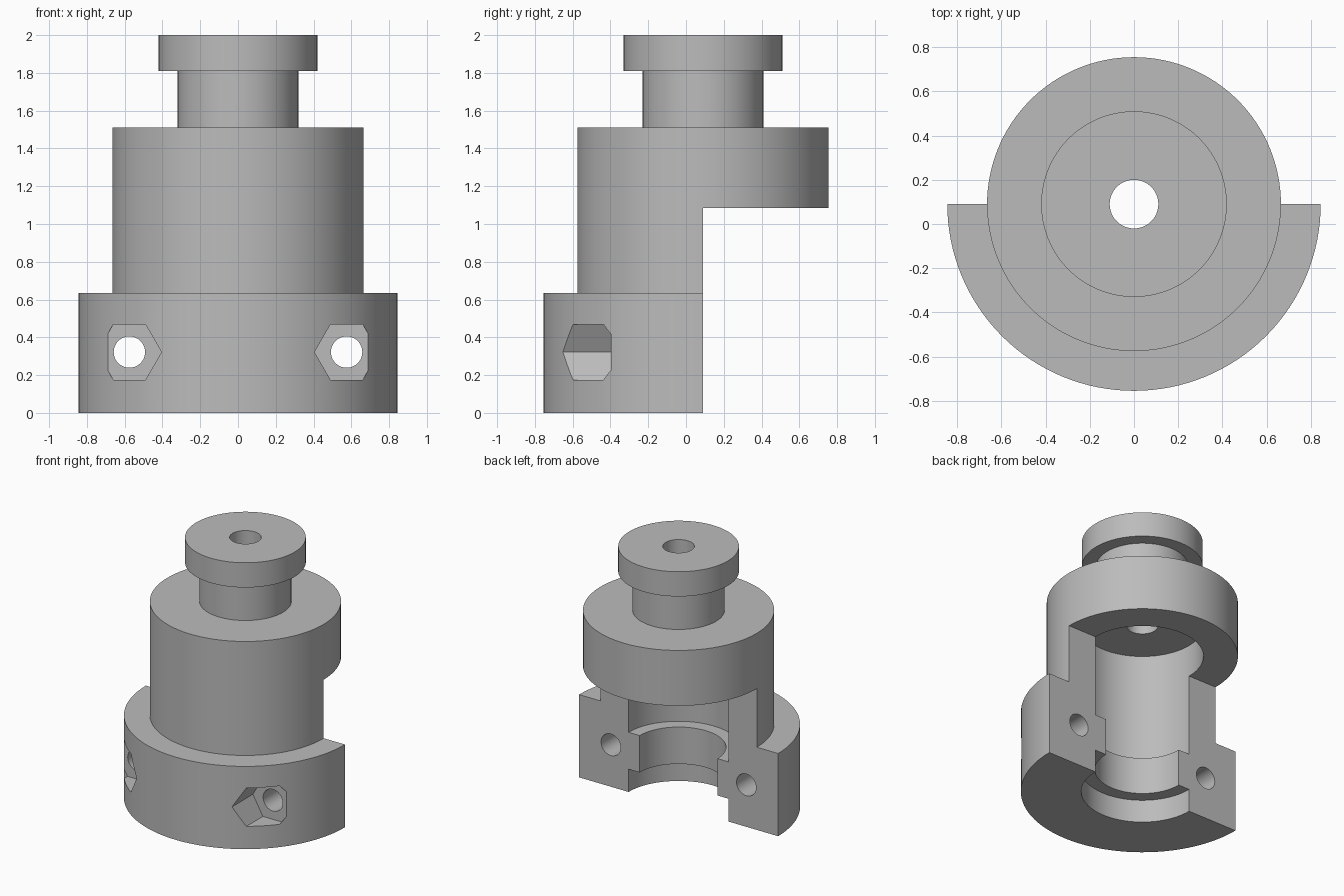
import bpy
import bmesh
import math
from mathutils import Matrix, Vector

AXIS_Y = 0.09      # turning axis of the part
SEGMENTS = 128
BOLT_X, BOLT_Z = 0.575, 0.322

cube = bpy.data.objects.get("Cube")
if cube:
    bpy.data.objects.remove(cube, do_unlink=True)

grey = bpy.data.materials.new("plain grey")
grey.use_nodes = True
grey.diffuse_color = (0.5, 0.5, 0.5, 1)
grey.node_tree.nodes["Principled BSDF"].inputs["Base Color"].default_value = (0.5, 0.5, 0.5, 1)


def make_object(name, bm):
    bmesh.ops.recalc_face_normals(bm, faces=bm.faces)
    mesh = bpy.data.meshes.new(name)
    bm.to_mesh(mesh)
    bm.free()
    mesh.materials.append(grey)
    obj = bpy.data.objects.new(name, mesh)
    bpy.context.collection.objects.link(obj)
    return obj


def lathe(name, profile):
    """Revolve a closed (radius, z) outline about the turning axis."""
    bm = bmesh.new()
    verts = [bm.verts.new((r, AXIS_Y, z)) for r, z in profile]
    edges = [bm.edges.new((v, verts[i - 1])) for i, v in enumerate(verts)]
    bmesh.ops.spin(bm, geom=verts + edges, cent=(0, AXIS_Y, 0), axis=(0, 0, 1),
                   angle=math.tau, steps=SEGMENTS, use_merge=True)
    bmesh.ops.remove_doubles(bm, verts=bm.verts, dist=1e-5)
    return make_object(name, bm)


def box(name, low, high):
    low, high = Vector(low), Vector(high)
    bm = bmesh.new()
    bmesh.ops.create_cube(bm, size=1, matrix=Matrix.Translation((low + high) / 2)
                          @ Matrix.Diagonal((*(high - low), 1)))
    return make_object(name, bm)


def prism_y(name, sides, radius, x, z, y0, y1):
    """Prism lying along y, with a corner pointing along x."""
    bm = bmesh.new()
    ring = [bm.verts.new((x + radius * math.cos(math.tau * i / sides), y0,
                          z + radius * math.sin(math.tau * i / sides)))
            for i in range(sides)]
    face = bm.faces.new(ring)
    top = bmesh.ops.extrude_face_region(bm, geom=[face])["geom"]
    bmesh.ops.translate(bm, vec=(0, y1 - y0, 0),
                        verts=[g for g in top if isinstance(g, bmesh.types.BMVert)])
    return make_object(name, bm)


def cut(target, cutter):
    bpy.context.view_layer.objects.active = target
    mod = target.modifiers.new("cut", 'BOOLEAN')
    mod.operation = 'DIFFERENCE'
    mod.solver = 'EXACT'
    mod.object = cutter
    bpy.ops.object.modifier_apply(modifier=mod.name)
    bpy.data.objects.remove(cutter, do_unlink=True)


# Turned housing: flange, body, neck and cap outside; bore, cavity and lip inside
housing = lathe("clamp_housing", [
    (0.845, 0), (0.845, 0.635), (0.665, 0.635), (0.665, 1.51),
    (0.32, 1.51), (0.32, 1.81), (0.42, 1.81), (0.42, 2),
    (0.11, 2), (0.11, 1.33), (0.425, 1.33), (0.425, 0.458),
    (0.33, 0.458), (0.33, 0.175), (0.425, 0.175), (0.425, 0)])

# Open back below the upper collar
cut(housing, box("back_cutter", (-1, AXIS_Y, -0.1), (1, 1, 1.085)))

# Bolt holes with hexagonal nut pockets on both sides
for side in (-1, 1):
    x = side * BOLT_X
    cut(housing, prism_y("nut_cutter", 6, 0.17, x, BOLT_Z, -1, -0.398))
    cut(housing, prism_y("bolt_cutter", 48, 0.083, x, BOLT_Z, -1.1, 0.2))

# Smooth round walls, crisp edges
bpy.ops.object.select_all(action='DESELECT')
housing.select_set(True)
bpy.context.view_layer.objects.active = housing
bpy.ops.object.shade_smooth_by_angle(angle=math.radians(30))
